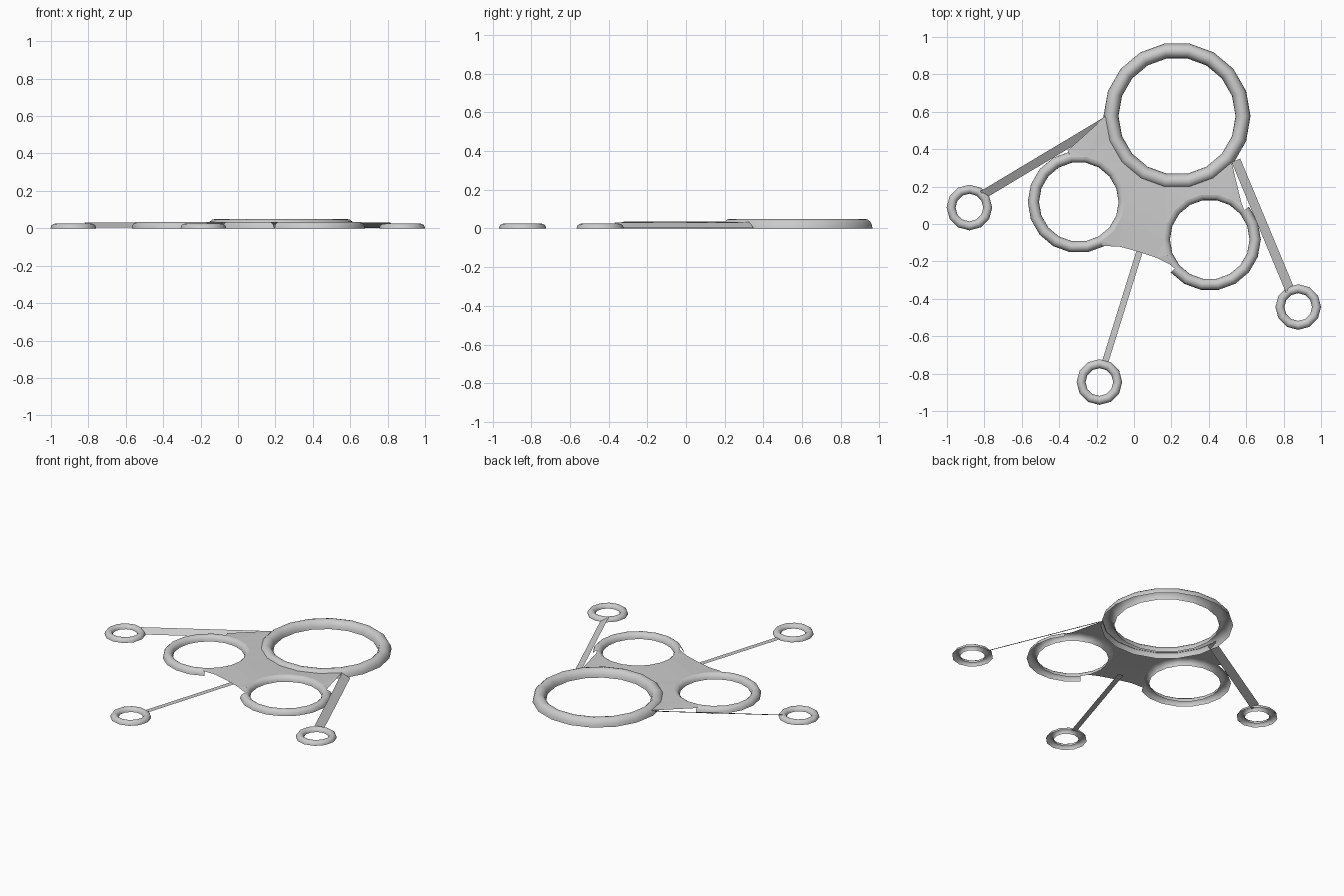
import bpy, bmesh, math
from mathutils import Vector

if "Cube" in bpy.data.objects:
    bpy.data.objects.remove(bpy.data.objects["Cube"])

grey = bpy.data.materials.new("plain_grey")
grey.diffuse_color = (0.6, 0.6, 0.6, 1)
grey.use_nodes = True
grey.node_tree.nodes["Principled BSDF"].inputs["Base Color"].default_value = grey.diffuse_color


def finish(bm, name, smooth=True):
    me = bpy.data.meshes.new(name)
    bm.to_mesh(me)
    bm.free()
    me.materials.append(grey)
    ob = bpy.data.objects.new(name, me)
    bpy.context.collection.objects.link(ob)
    if smooth:
        for p in me.polygons:
            p.use_smooth = True
    return ob


def on_circle(c, r, deg, z):
    a = math.radians(deg)
    return (c[0] + r * math.cos(a), c[1] + r * math.sin(a), z)


# Hollow half-round ring; inside "joined" (degrees) only the inner quarter is kept
def ring(name, c, major, minor, height, sides, joined=None, half=4):
    bm = bmesh.new()
    rows = []
    for i in range(sides):
        row = []
        for j in range(2 * half + 1):
            t = math.pi * j / (2 * half)          # 0 = inner rim, pi = outer rim
            row.append(bm.verts.new(on_circle(
                c, major - minor * math.cos(t), 360 * i / sides, height * math.sin(t))))
        rows.append(row)
    for i in range(sides):
        mid = 360 * (i + 0.5) / sides
        inside = joined and (mid - joined[0]) % 360 < joined[1] - joined[0]
        a, b = rows[i], rows[(i + 1) % sides]
        for j in range(half if inside else 2 * half):
            bm.faces.new((a[j], a[j + 1], b[j + 1], b[j]))
    bmesh.ops.delete(bm, geom=[v for v in bm.verts if not v.link_faces], context='VERTS')
    return finish(bm, name)


# Thin strip from a to b; z_left and z_right set its tilt
def strut(name, a, b, width, z_left, z_right):
    a, b = Vector(a), Vector(b)
    d = (b - a).normalized()
    n = Vector((-d.y, d.x)) * width / 2
    bm = bmesh.new()
    pts = [(a - n, z_right), (b - n, z_right), (b + n, z_left), (a + n, z_left)]
    bm.faces.new([bm.verts.new((p.x, p.y, z)) for p, z in pts])
    return finish(bm, name, False)


BIG, LEFT, RIGHT = (0.23, 0.577), (-0.295, 0.118), (0.405, -0.083)
MID_R, MID_H = 0.243, 0.035

# Large and medium rings
ring("large_ring", BIG, 0.353, 0.04, 0.05, 18)
ring("left_ring", LEFT, MID_R, 0.03, MID_H, 18, (-60, 100))
ring("right_ring", RIGHT, MID_R, 0.03, MID_H, 18, (40, 220))

# Small outer rings
for name, c in (("left_foot_ring", (-0.88, 0.088)),
                ("right_foot_ring", (0.878, -0.444)),
                ("front_foot_ring", (-0.185, -0.845))):
    ring(name, c, 0.098, 0.024, 0.025, 12)

# Centre plate bounded by the three rings
outline = [on_circle(LEFT, MID_R, a, MID_H) for a in range(-60, 101, 20)]
outline.append((-0.355, 0.393, 0.032))
outline += [on_circle(BIG, 0.38, a, 0.032) for a in range(180, 321, 20)]
outline.append((0.575, 0.11, 0.032))
outline += [on_circle(RIGHT, MID_R, a, MID_H) for a in range(40, 221, 20)]
outline += [(0.19, -0.215, 0.03), (0.12, -0.18, 0.03), (0.03, -0.15, 0.03),
            (-0.08, -0.12, 0.03), (-0.17, -0.118, 0.03)]
bm = bmesh.new()
f = bm.faces.new([bm.verts.new(p) for p in outline])
bmesh.ops.triangulate(bm, faces=[f])
for f in bm.faces:
    if f.normal.z < 0:
        f.normal_flip()
finish(bm, "centre_plate", False)

# Struts out to the small rings
strut("left_strut", (-0.13, 0.562), (-0.81, 0.155), 0.046, 0.004, 0.03)
strut("right_strut", (0.545, 0.34), (0.837, -0.36), 0.05, 0.002, 0.03)
strut("front_strut", (0.06, -0.05), (-0.155, -0.74), 0.034, 0.004, 0.004)
